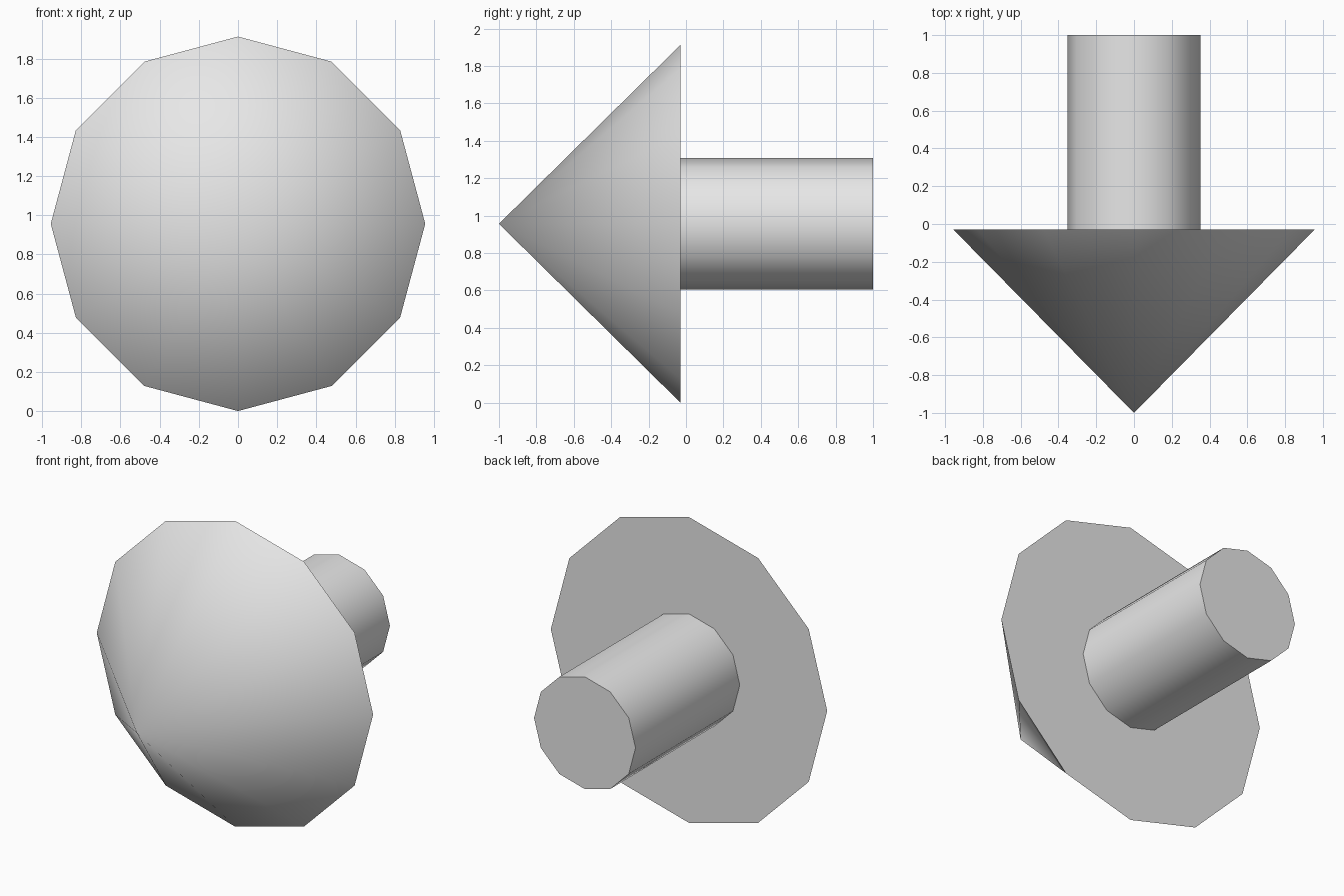
import bpy
import bmesh
import math
from mathutils import Matrix

if "Cube" in bpy.data.objects:
    bpy.data.objects.remove(bpy.data.objects["Cube"])

SIDES = 12
HEAD_R, SHAFT_R = 0.956, 0.351
TIP_Y, JOIN_Y, END_Y = -1.0, -0.03, 1.0
AXIS_Z = HEAD_R

grey = bpy.data.materials.new("light_grey")
grey.diffuse_color = (0.8, 0.8, 0.8, 1)
grey.use_nodes = True
grey.node_tree.nodes["Principled BSDF"].inputs["Base Color"].default_value = grey.diffuse_color


def turned_part(name, y_front, y_back, r_front, r_back):
    """Capped cone or cylinder lying along the y axis."""
    bm = bmesh.new()
    bmesh.ops.create_cone(bm, cap_ends=True, cap_tris=False, segments=SIDES,
                          radius1=r_back, radius2=r_front, depth=y_back - y_front)
    # local +z becomes -y, the front
    place = Matrix.Translation((0, (y_front + y_back) / 2, AXIS_Z)) @ Matrix.Rotation(math.pi / 2, 4, 'X')
    bmesh.ops.transform(bm, matrix=place, verts=bm.verts)
    bmesh.ops.remove_doubles(bm, verts=bm.verts, dist=1e-5)
    bmesh.ops.recalc_face_normals(bm, faces=bm.faces)
    # smooth sides, sharp rims
    for f in bm.faces:
        f.smooth = True
    for e in bm.edges:
        e.smooth = e.calc_face_angle(0) < math.radians(40)
    mesh = bpy.data.meshes.new(name)
    bm.to_mesh(mesh)
    bm.free()
    mesh.materials.append(grey)
    obj = bpy.data.objects.new(name, mesh)
    bpy.context.collection.objects.link(obj)
    return obj


# Pointed head facing the front
turned_part("arrow_head", TIP_Y, JOIN_Y, 0.0, HEAD_R)
# Straight shaft behind it
turned_part("arrow_shaft", JOIN_Y, END_Y, SHAFT_R, SHAFT_R)
